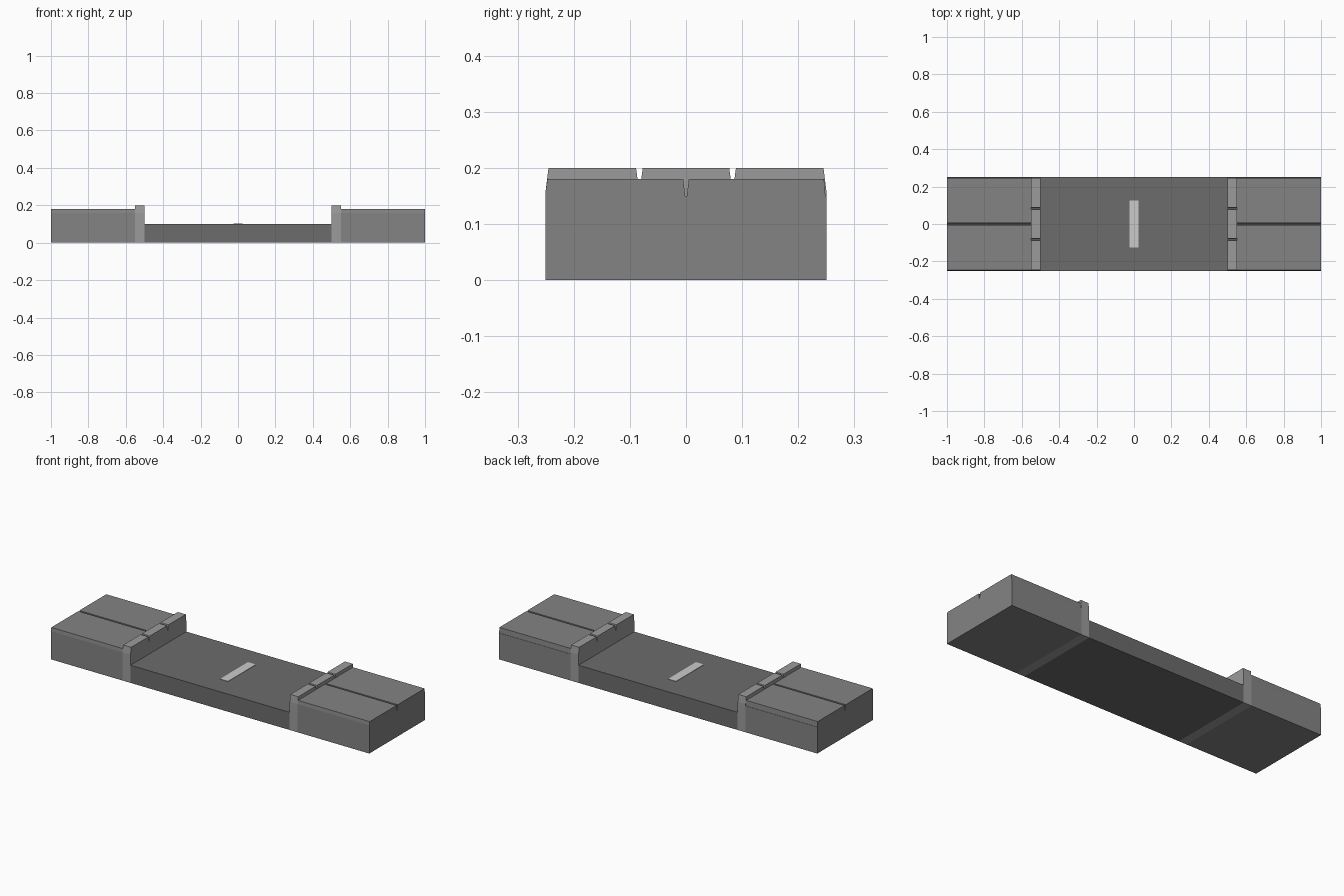
import bpy, bmesh

if "Cube" in bpy.data.objects:
    bpy.data.objects.remove(bpy.data.objects["Cube"])


def material(name, v):
    m = bpy.data.materials.new(name)
    m.diffuse_color = (v, v, v, 1)
    m.use_nodes = True
    m.node_tree.nodes["Principled BSDF"].inputs["Base Color"].default_value = m.diffuse_color
    return m


def extrude_profile(name, profile, x0, x1, mat):
    """Closed solid: a (y, z) outline swept along x."""
    bm = bmesh.new()
    face = bm.faces.new([bm.verts.new((x0, y, z)) for y, z in profile])
    ext = bmesh.ops.extrude_face_region(bm, geom=[face], use_keep_orig=True)
    moved = [g for g in ext["geom"] if isinstance(g, bmesh.types.BMVert)]
    bmesh.ops.translate(bm, verts=moved, vec=(x1 - x0, 0, 0))
    bmesh.ops.recalc_face_normals(bm, faces=bm.faces)
    mesh = bpy.data.meshes.new(name)
    bm.to_mesh(mesh)
    bm.free()
    mesh.materials.append(mat)
    obj = bpy.data.objects.new(name, mesh)
    bpy.context.collection.objects.link(obj)
    return obj


def rect(hy, z0, z1):
    return [(-hy, z0), (hy, z0), (hy, z1), (-hy, z1)]


def groove(y, top, bottom, half_top, half_bottom):
    """Tapered joint, listed from +y to -y."""
    return [(y + half_top, top), (y + half_bottom, bottom),
            (y - half_bottom, bottom), (y - half_top, top)]


asphalt = material("asphalt", 0.15)
paving = material("paving", 0.23)
stone = material("stone", 0.33)
paint = material("paint", 0.8)

# Roadway and painted centre dash
extrude_profile("road", rect(0.25, 0, 0.1), -0.5, 0.5, asphalt)
extrude_profile("centre_line", rect(0.125, 0.099, 0.102), -0.025, 0.025, paint)

# Kerb outline: three stones split by two joints
kerb = [(-0.25, 0), (0.25, 0), (0.25, 0.16), (0.245, 0.2)]
for y in (0.083, -0.083):
    kerb += groove(y, 0.2, 0.17, 0.006, 0.002)
kerb += [(-0.245, 0.2), (-0.25, 0.16)]

# Pavement outline: two slabs with a middle joint and half joint at the back
walk = [(-0.25, 0), (0.25, 0), (0.25, 0.15), (0.2485, 0.15), (0.246, 0.18)]
walk += groove(0, 0.18, 0.15, 0.005, 0.0015)
walk += [(-0.247, 0.18), (-0.25, 0.16)]

# Kerb and pavement on both sides of the road
for side, s in (("left", -1), ("right", 1)):
    extrude_profile("kerb_" + side, kerb, s * 0.5, s * 0.55, stone)
    extrude_profile("pavement_" + side, walk, s * 0.55, s * 1.0, paving)
